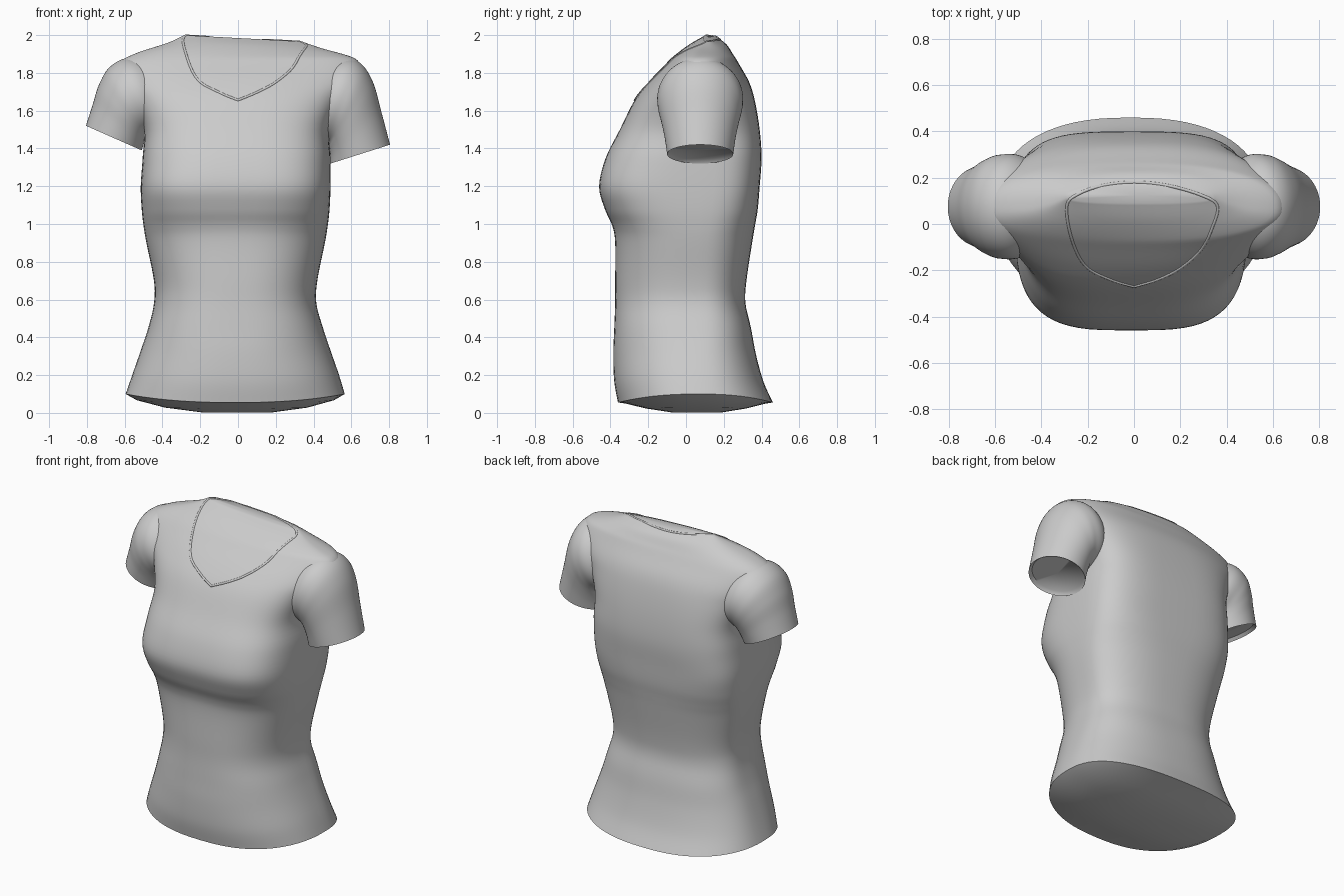
import bpy, bmesh, math
from mathutils import Vector
from mathutils.bvhtree import BVHTree

if "Cube" in bpy.data.objects:
    bpy.data.objects.remove(bpy.data.objects["Cube"])

SEG = 72


def smooth_rows(rows, steps):
    """Catmull-Rom interpolation through a table of section parameters."""
    out = []
    for i in range(len(rows) - 1):
        p0, p1 = rows[max(i - 1, 0)], rows[i]
        p2, p3 = rows[i + 1], rows[min(i + 2, len(rows) - 1)]
        for s in range(steps):
            t = s / steps
            out.append([0.5 * (2 * b + (c - a) * t + (2 * a - 5 * b + 4 * c - d) * t * t
                               + (3 * b - a - 3 * c + d) * t ** 3)
                        for a, b, c, d in zip(p0, p1, p2, p3)])
    out.append(list(rows[-1]))
    return out


def spow(v, n):
    return math.copysign(abs(v) ** (2 / n), v)


def loft(name, rings, cap_start=True, cap_end=True):
    bm = bmesh.new()
    loops = [[bm.verts.new(p) for p in ring] for ring in rings]
    for a, b in zip(loops, loops[1:]):
        for i in range(SEG):
            j = (i + 1) % SEG
            bm.faces.new((a[i], a[j], b[j], b[i]))
    for use, loop in ((cap_start, loops[0]), (cap_end, loops[-1])):
        if use:
            mid = bm.verts.new(sum((v.co for v in loop), Vector()) / SEG)
            for i in range(SEG):
                bm.faces.new((loop[i], loop[(i + 1) % SEG], mid))
    bmesh.ops.recalc_face_normals(bm, faces=bm.faces)
    tree = BVHTree.FromBMesh(bm)
    me = bpy.data.meshes.new(name)
    bm.to_mesh(me)
    bm.free()
    ob = bpy.data.objects.new(name, me)
    bpy.context.collection.objects.link(ob)
    bpy.ops.object.select_all(action='DESELECT')
    ob.select_set(True)
    bpy.context.view_layer.objects.active = ob
    bpy.ops.object.shade_smooth_by_angle(angle=math.radians(50))
    return tree


# Torso sections: height, left x, right x, front y, back y, squareness
TORSO = [
    (0.10, -0.595, 0.565, -0.36, 0.46, 2.4),
    (0.20, -0.56, 0.535, -0.38, 0.41, 2.4),
    (0.33, -0.515, 0.49, -0.385, 0.37, 2.4),
    (0.45, -0.475, 0.45, -0.38, 0.345, 2.5),
    (0.58, -0.445, 0.415, -0.375, 0.315, 2.5),
    (0.70, -0.445, 0.42, -0.375, 0.32, 2.5),
    (0.90, -0.485, 0.46, -0.375, 0.35, 2.6),
    (0.99, -0.50, 0.475, -0.39, 0.365, 2.8),
    (1.08, -0.51, 0.485, -0.43, 0.38, 3.1),
    (1.20, -0.515, 0.49, -0.46, 0.39, 3.4),
    (1.35, -0.505, 0.49, -0.425, 0.40, 3.2),
    (1.50, -0.50, 0.485, -0.35, 0.39, 3.0),
    (1.65, -0.56, 0.55, -0.275, 0.365, 2.7),
    (1.75, -0.63, 0.63, -0.20, 0.335, 2.4),
    (1.84, -0.645, 0.65, -0.115, 0.285, 2.3),
    (1.90, -0.55, 0.58, -0.055, 0.25, 2.4),
    (1.96, -0.37, 0.43, 0.02, 0.215, 2.4),
    (2.00, -0.285, 0.34, 0.09, 0.165, 2.4),
]
rings = []
for z, xl, xr, yf, yb, n in smooth_rows(TORSO, 5):
    yc = min(max(0.07, yf + 0.35 * (yb - yf)), yb)
    xc, hx = (xl + xr) / 2, (xr - xl) / 2
    square_back = 0.5 * math.exp(-((z - 1.5) / 0.2) ** 2)
    ring = []
    for k in range(SEG):
        a = 2 * math.pi * k / SEG
        c, s = math.cos(a), math.sin(a)
        m = n + (square_back if s > 0 else 0)
        x = xc + hx * spow(c, m)
        y = yc + (yb - yc if s > 0 else yc - yf) * spow(s, m)
        hem = 0.045 * s * s * max(0, 1 - (z - 0.1) / 0.4)
        tilt = 0.035 * (x + 0.29) / 0.65 * min(max((z - 1.88) / 0.12, 0), 1)
        ring.append(Vector((x, y, z - hem - max(tilt, 0))))
    rings.append(ring)

# Bulging underside that closes the hem
mid = Vector((0, 0.06, 0))
under = []
for f, z, w in ((0.3, 0.001, 1), (0.65, 0.02, 0.9), (0.9, 0.045, 0.6)):
    under.append([Vector((*(mid + (p - mid) * f).xy, p.z * (1 - w) + z * w)) for p in rings[0]])
torso_tree = loft("shirt_body", under + rings)


# Sleeve sections: outer x, outer z, armpit x, armpit z, half depth
def sleeve(name, side, rows):
    rings = []
    for ox, oz, ix, iz, h in smooth_rows(rows, 6):
        ring = []
        for k in range(SEG):
            a = 2 * math.pi * k / SEG
            c = 0.5 + 0.5 * math.cos(a)
            ring.append(Vector((side * (ix + (ox - ix) * c),
                                0.075 + h * math.sin(a),
                                iz + (oz - iz) * c)))
        rings.append(ring)
    # slightly recessed cuff closing the sleeve
    mid = sum(rings[-1], Vector()) / SEG
    up = Vector((-0.005 * side, 0, 0.02))
    rings.append([mid + (p - mid) * 0.9 + up for p in rings[-1]])
    loft(name, rings, cap_start=False)


sleeve("right_sleeve", 1, [
    (0.42, 1.84, 0.34, 1.52, 0.15), (0.56, 1.88, 0.42, 1.46, 0.22),
    (0.65, 1.85, 0.475, 1.43, 0.225), (0.715, 1.75, 0.485, 1.40, 0.21),
    (0.76, 1.59, 0.49, 1.36, 0.19), (0.805, 1.42, 0.49, 1.32, 0.175)])
sleeve("left_sleeve", -1, [
    (0.42, 1.84, 0.34, 1.54, 0.15), (0.57, 1.88, 0.42, 1.49, 0.22),
    (0.675, 1.835, 0.475, 1.47, 0.225), (0.735, 1.74, 0.49, 1.45, 0.21),
    (0.77, 1.63, 0.50, 1.42, 0.19), (0.805, 1.52, 0.51, 1.39, 0.175)])

# V neckline trim laid onto the body
NECK = [(0, -0.27), (0.1, -0.24), (0.2, -0.19), (0.29, -0.11), (0.34, -0.01), (0.36, 0.08),
        (0.29, 0.125), (0.15, 0.165), (0, 0.18), (-0.14, 0.165), (-0.24, 0.13), (-0.29, 0.08),
        (-0.27, -0.06), (-0.21, -0.18), (-0.1, -0.24), (0, -0.27)]
pts = []
for x, y in smooth_rows(NECK, 5)[:-1]:
    hit = torso_tree.ray_cast(Vector((x, y, 3)), Vector((0, 0, -1)))[0]
    if hit:
        pts.append(hit)
cu = bpy.data.curves.new("neckline_trim", 'CURVE')
cu.dimensions = '3D'
cu.bevel_depth = 0.007
cu.bevel_resolution = 2
sp = cu.splines.new('POLY')
sp.points.add(len(pts) - 1)
for q, p in zip(sp.points, pts):
    q.co = (p.x, p.y, p.z - 0.003, 1)
sp.use_cyclic_u = True
bpy.context.collection.objects.link(bpy.data.objects.new("neckline_trim", cu))
